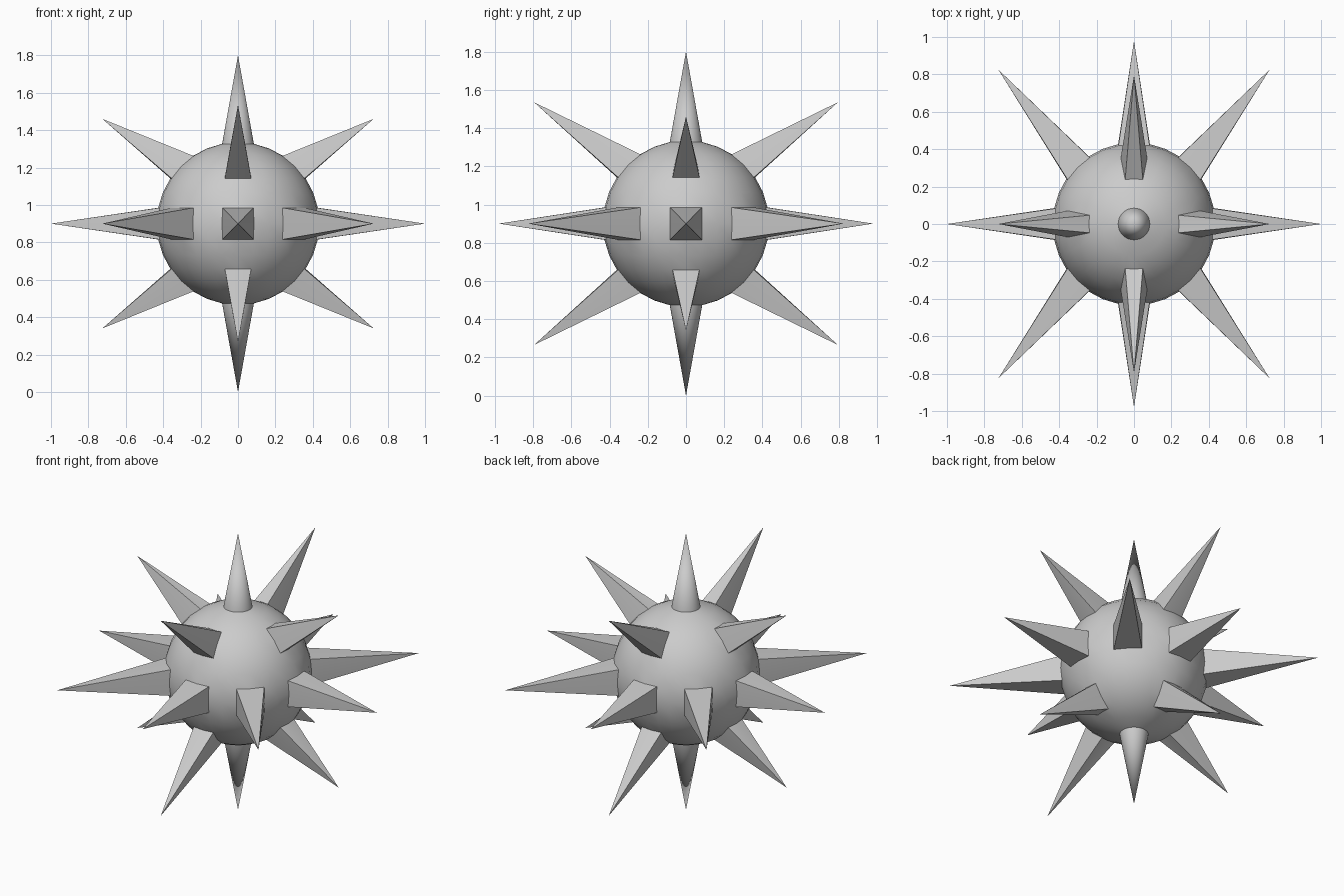
import bpy, bmesh
from mathutils import Vector
from itertools import product

if "Cube" in bpy.data.objects:
    bpy.data.objects.remove(bpy.data.objects["Cube"])

R = 0.435
CENTRE = Vector((0, 0, 0.9))

# Spike tips in the positive octant, relative to the centre
tips = [(1, 0, 0), (0, 0.98, 0), (0, 0, 0.9),
        (0.725, 0.825, 0), (0.725, 0, 0.56), (0, 0.795, 0.635)]

# Ball
bm = bmesh.new()
bmesh.ops.create_uvsphere(bm, u_segments=32, v_segments=16, radius=R)
start = [(v, v.co.copy()) for v in bm.verts]

# Spikes: pull single ball vertices outward, mirrored to every octant
targets = {tuple(a * s + 0.0 for a, s in zip(t, signs))
           for t in tips for signs in product((1, -1), repeat=3)}
pulled = []
for t in targets:
    # vertex on the axis or on the 45 degree diagonal
    d = Vector([(c > 0) - (c < 0) for c in t]).normalized() * R
    v = min(start, key=lambda p: (p[1] - d).length)[0]
    v.co = Vector(t)
    pulled.append(v)

# Crease each spike from its tip to the base corners
for v in pulled:
    for f in list(v.link_faces):
        if len(f.verts) == 4:
            fv = list(f.verts)
            bmesh.utils.face_split(f, v, fv[(fv.index(v) + 2) % 4])

bmesh.ops.translate(bm, verts=bm.verts, vec=CENTRE)
bmesh.ops.recalc_face_normals(bm, faces=bm.faces)
mesh = bpy.data.meshes.new("spiked_ball")
bm.to_mesh(mesh)
bm.free()
ball = bpy.data.objects.new("spiked_ball", mesh)
bpy.context.collection.objects.link(ball)

# Smooth ball, sharp spike edges
bpy.context.view_layer.objects.active = ball
ball.select_set(True)
bpy.ops.object.shade_smooth_by_angle(angle=0.52)
